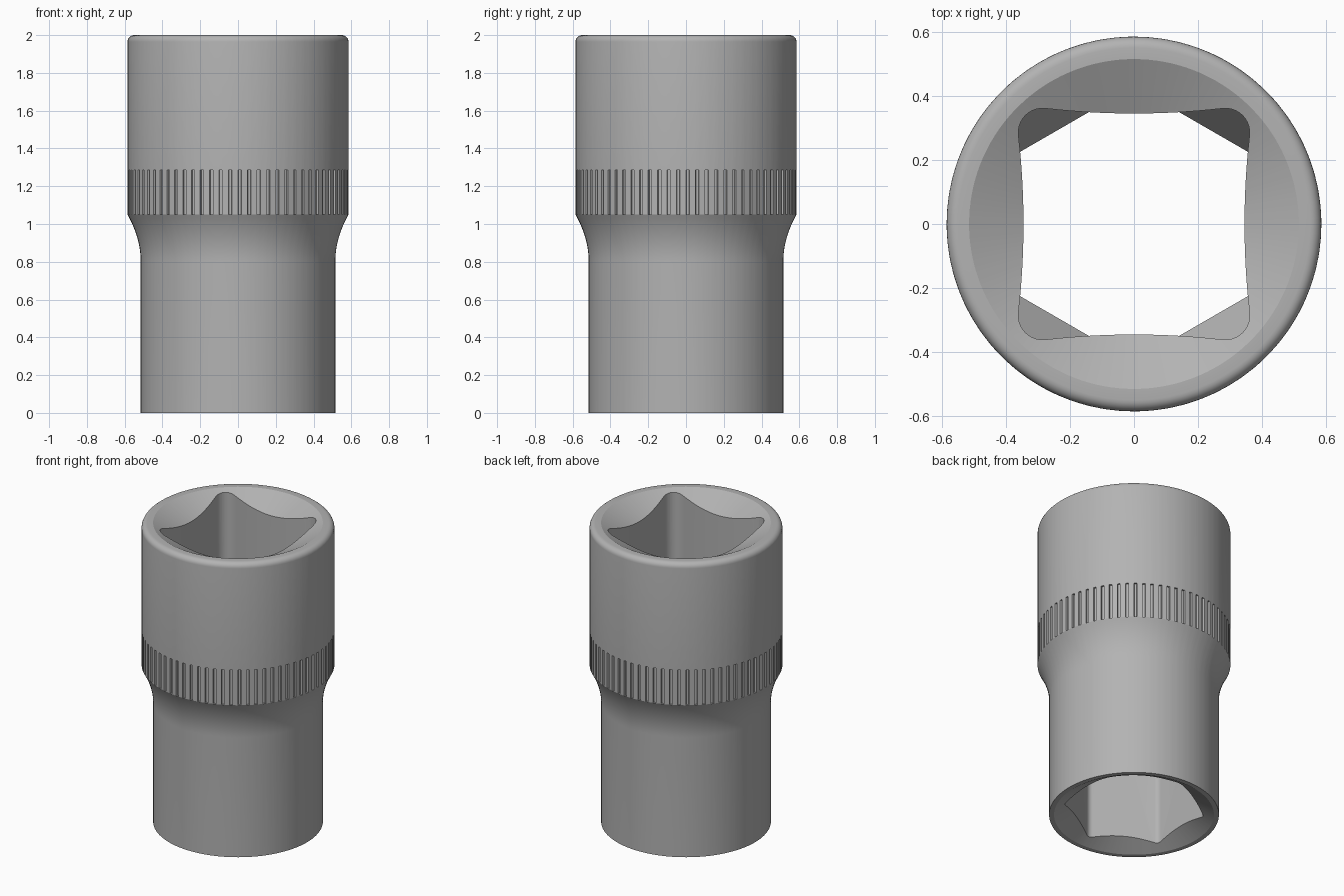
import bpy, bmesh
from math import sin, cos, pi, radians

if "Cube" in bpy.data.objects:
    bpy.data.objects.remove(bpy.data.objects["Cube"])

R_TOP, R_LOW = 0.585, 0.515
GROOVES, DEPTH = 72, 0.012


def make_object(name, bm):
    bmesh.ops.recalc_face_normals(bm, faces=bm.faces)
    me = bpy.data.meshes.new(name)
    bm.to_mesh(me)
    bm.free()
    ob = bpy.data.objects.new(name, me)
    bpy.context.collection.objects.link(ob)
    return ob


def loft(name, sections):
    """Closed solid through a list of equal-length point rings."""
    bm = bmesh.new()
    rings = [[bm.verts.new(p) for p in s] for s in sections]
    n = len(rings[0])
    for a, b in zip(rings, rings[1:]):
        for i in range(n):
            j = (i + 1) % n
            bm.faces.new((a[i], a[j], b[j], b[i]))
    bm.faces.new(rings[0][::-1])
    bm.faces.new(rings[-1])
    bmesh.ops.remove_doubles(bm, verts=bm.verts, dist=1e-5)
    return make_object(name, bm)


def prism(name, outline, z0, z1):
    return loft(name, [[(x, y, z) for x, y in outline] for z in (z0, z1)])


def boolean(ob, cutter, op):
    m = ob.modifiers.new("cut", 'BOOLEAN')
    m.operation, m.object, m.solver = op, cutter, 'EXACT'
    bpy.context.view_layer.objects.active = ob
    bpy.ops.object.modifier_apply(modifier=m.name)
    bpy.data.objects.remove(cutter)


def rounded_hex(ap, r):
    c = (ap - r) / cos(pi / 6)
    pts = []
    for k in range(6):
        a = radians(30 + 60 * k)
        for i in range(7):
            t = a + radians(-30 + 10 * i)
            pts.append((c * cos(a) + r * cos(t), c * sin(a) + r * sin(t)))
    return pts


def bowed_square():
    """Square with sides bowed inwards and rounded corners."""
    side = [(0.345 + 0.015 * (y / 0.27) ** 2, y)
            for y in [-0.27 + 0.54 * i / 16 for i in range(17)]]
    corner = [(0.286 + 0.075 * cos(radians(d)), 0.286 + 0.075 * sin(radians(d)))
              for d in range(5, 90, 10)]
    pts = []
    for k in range(4):
        c, s = round(cos(k * pi / 2)), round(sin(k * pi / 2))
        pts += [(x * c - y * s, x * s + y * c) for x, y in side + corner]
    return pts


# Body profile: (radius, z, groove depth), with entry cones at both ends
prof = [(0.002, 0.266, 0), (0.485, 0, 0), (R_LOW, 0, 0)]
prof += [(R_LOW + 0.07 * t * t, 0.8 + 0.25 * t, 0) for t in [i / 12 for i in range(13)]]
prof += [(R_TOP, 1.05, DEPTH), (R_TOP, 1.285, DEPTH), (R_TOP, 1.285, 0)]
prof += [(0.55 + 0.035 * cos(radians(d)), 1.965 + 0.035 * sin(radians(d)), 0)
         for d in range(0, 91, 15)]
prof += [(0.515, 2.0, 0), (0.002, 1.744, 0)]

# Each groove takes four angular steps: down, floor, up, rib
steps = [(2 * pi * (g + f) / GROOVES, low) for g in range(GROOVES)
         for f, low in ((0, 0), (0.04, 1), (0.32, 1), (0.36, 0))]
body = loft("socket_body", [[((r - d * low) * cos(a), (r - d * low) * sin(a), z)
                             for a, low in steps] for r, z, d in prof])

# Square drive hole, its floor tapering into the hexagon
square = prism("square_cutter", bowed_square(), 0.96, 2.2)
funnel = loft("funnel_cutter", [[(ap / cos(pi / 6) * cos(radians(30 + 60 * k)),
                                  ap / cos(pi / 6) * sin(radians(30 + 60 * k)), z)
                                 for k in range(6)]
                                for ap, z in ((0.34, 0.94), (0.54, 1.28), (0.8, 2.3))])
boolean(square, funnel, 'INTERSECT')
boolean(body, square, 'DIFFERENCE')

# Hexagonal hole from below
hexa = prism("hex_cutter", rounded_hex(0.373, 0.04), -0.2, 1.0)
boolean(body, hexa, 'DIFFERENCE')

# Dark steel colour
steel = bpy.data.materials.new("dark_steel")
steel.diffuse_color = (0.45, 0.45, 0.45, 1)
steel.use_nodes = True
steel.node_tree.nodes["Principled BSDF"].inputs["Base Color"].default_value = steel.diffuse_color
body.data.materials.clear()
body.data.materials.append(steel)

bpy.ops.object.select_all(action='DESELECT')
body.select_set(True)
bpy.context.view_layer.objects.active = body
bpy.ops.object.shade_smooth_by_angle(angle=radians(25))
